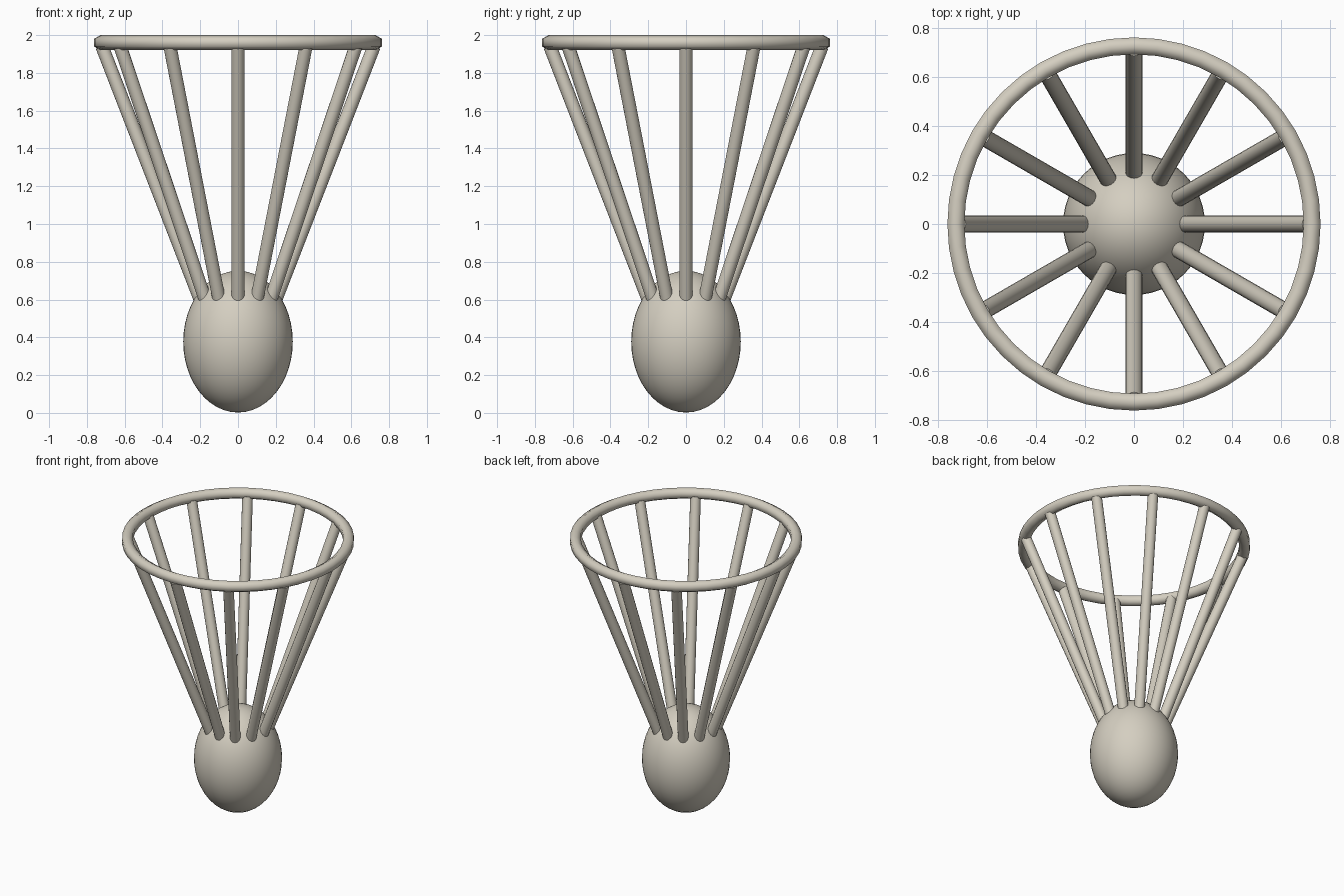
import bpy
import math
from mathutils import Vector

if "Cube" in bpy.data.objects:
    bpy.data.objects.remove(bpy.data.objects["Cube"])

mat = bpy.data.materials.new("warm ivory")
mat.diffuse_color = (0.66, 0.62, 0.53, 1)
mat.use_nodes = True
mat.node_tree.nodes["Principled BSDF"].inputs["Base Color"].default_value = mat.diffuse_color


def finish(name, angle=None):
    ob = bpy.context.object
    ob.name = name
    ob.data.materials.append(mat)
    if angle is None:
        bpy.ops.object.shade_smooth()
    else:
        bpy.ops.object.shade_smooth_by_angle(angle=math.radians(angle))
    return ob


# Egg-shaped base
bpy.ops.mesh.primitive_uv_sphere_add(segments=48, ring_count=24, radius=1, location=(0, 0, 0.377))
bpy.context.object.scale = (0.29, 0.29, 0.375)
bpy.ops.object.transform_apply(location=False, rotation=False, scale=True)
finish("egg_base")

# Top rim: six-sided cross-section with a corner pointing up
SEG, SIDES, MAJOR, MINOR = 48, 6, 0.728, 0.04
verts, faces = [], []
for i in range(SEG):
    a = math.tau * i / SEG
    for j in range(SIDES):
        b = math.pi / 2 + math.tau * j / SIDES
        r = MAJOR + MINOR * math.cos(b)
        verts.append((r * math.cos(a), r * math.sin(a), 1.96 + MINOR * math.sin(b)))
        i2, j2 = (i + 1) % SEG, (j + 1) % SIDES
        faces.append((i * SIDES + j, i2 * SIDES + j, i2 * SIDES + j2, i * SIDES + j2))
mesh = bpy.data.meshes.new("top_rim")
mesh.from_pydata(verts, [], faces)
rim = bpy.data.objects.new("top_rim", mesh)
bpy.context.collection.objects.link(rim)
bpy.ops.object.select_all(action='DESELECT')
rim.select_set(True)
bpy.context.view_layer.objects.active = rim
finish("top_rim")

# Twelve slanted rods from base to rim
for k in range(12):
    a = math.tau * k / 12
    out = Vector((math.cos(a), math.sin(a), 0))
    low = out * 0.2 + Vector((0, 0, 0.6))
    high = out * 0.72 + Vector((0, 0, 1.94))
    d = high - low
    bpy.ops.mesh.primitive_cylinder_add(vertices=16, radius=0.035, depth=d.length,
                                        location=(low + high) / 2,
                                        rotation=(0, math.atan2(0.52, 1.34), a))
    finish(f"rod_{k + 1}", 40)
